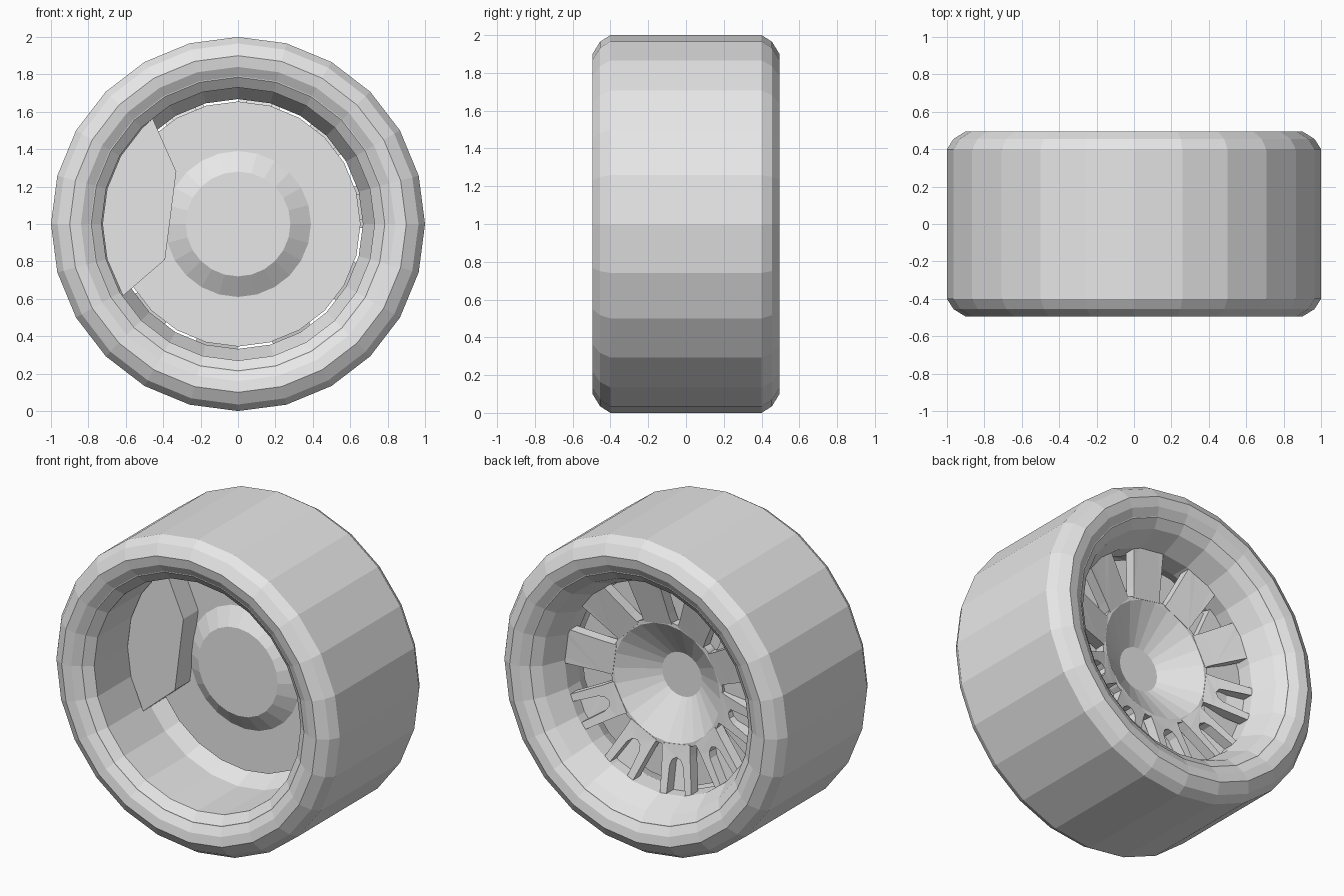
import bpy, bmesh, math

cube = bpy.data.objects.get("Cube")
if cube:
    bpy.data.objects.remove(cube, do_unlink=True)

SIDES = 24
AXLE = 1.0

grey = bpy.data.materials.new("plain grey")
grey.use_nodes = True
grey.diffuse_color = (0.8, 0.8, 0.8, 1)
grey.node_tree.nodes["Principled BSDF"].inputs["Base Color"].default_value = (0.8, 0.8, 0.8, 1)


def finish(name, bm):
    bmesh.ops.remove_doubles(bm, verts=bm.verts, dist=1e-5)
    bmesh.ops.recalc_face_normals(bm, faces=bm.faces)
    mesh = bpy.data.meshes.new(name)
    bm.to_mesh(mesh)
    bm.free()
    mesh.materials.append(grey)
    obj = bpy.data.objects.new(name, mesh)
    obj.location.z = AXLE
    bpy.context.collection.objects.link(obj)
    return obj


def lathe(name, profile, closed=True):
    """Spin (radius, y) points around the axle."""
    bm = bmesh.new()
    rings = []
    for i in range(SIDES):
        a = math.tau * i / SIDES
        rings.append([bm.verts.new((r * math.cos(a), y, r * math.sin(a))) for r, y in profile])
    n = len(profile)
    for i in range(SIDES):
        p, q = rings[i], rings[(i + 1) % SIDES]
        for j in range(n if closed else n - 1):
            k = (j + 1) % n
            if profile[j][0] > 0 or profile[k][0] > 0:
                bm.faces.new((p[j], p[k], q[k], q[j]))
    return finish(name, bm)


def prism(bm, outline, front, back):
    """Join an (x, z) outline at two depths, each a function of radius."""
    a = [bm.verts.new((x, front(math.hypot(x, z)), z)) for x, z in outline]
    b = [bm.verts.new((x, back(math.hypot(x, z)), z)) for x, z in outline]
    caps = [bm.faces.new(a), bm.faces.new(b[::-1])]
    for i in range(len(a)):
        j = (i + 1) % len(a)
        bm.faces.new((a[i], b[i], b[j], a[j]))
    bmesh.ops.triangulate(bm, faces=caps)


# Tyre: symmetric rounded shoulders
half = [(0.78, 0.44), (0.79, 0.455), (0.84, 0.485), (0.9, 0.495), (0.965, 0.455), (1.0, 0.4)]
lathe("tyre", [(r, -y) for r, y in half] + half[::-1])

# Rim barrel, narrowing where the spokes meet it
lathe("rim", [(0.8, -0.455), (0.785, -0.455), (0.73, -0.41), (0.73, 0.0), (0.668, 0.15),
              (0.668, 0.27), (0.73, 0.41), (0.785, 0.455), (0.8, 0.455)])

# Hub: raised boss in front, deep dish behind
lathe("hub", [(0, 0), (0.28, 0), (0.39, 0.07), (0.4, 0.19), (0.375, 0.19), (0.14, 0.04), (0, 0.04)],
      closed=False)

# Brake disc
lathe("brake_disc", [(0.35, 0.07), (0.655, 0.07), (0.655, 0.12), (0.35, 0.12)])

# Forked spokes
fork = [(0.375, 0.1), (0.44, 0.1), (0.69, 0.114), (0.69, 0.07), (0.5, 0.048), (0.465, 0.03), (0.45, 0)]
fork += [(r, -t) for r, t in fork[-2::-1]]
bm = bmesh.new()
for i in range(10):
    a = math.radians(8 + 36 * i)
    c, s = math.cos(a), math.sin(a)
    prism(bm, [(r * c - t * s, r * s + t * c) for r, t in fork],
          lambda r: 0.12 + (r - 0.38) * 0.27,
          lambda r: 0.19 + (r - 0.38) * 0.27)
finish("spokes", bm)

# Brake caliper on the right-hand side of the disc
arc = [(0.725 * math.cos(math.radians(d)), 0.725 * math.sin(math.radians(d)))
       for d in (129, 135, 150, 165, 180, 195, 212)]
bm = bmesh.new()
prism(bm, arc + [(-0.39, -0.19), (-0.33, 0.28)], lambda r: -0.08, lambda r: 0.17)
finish("brake_caliper", bm)
